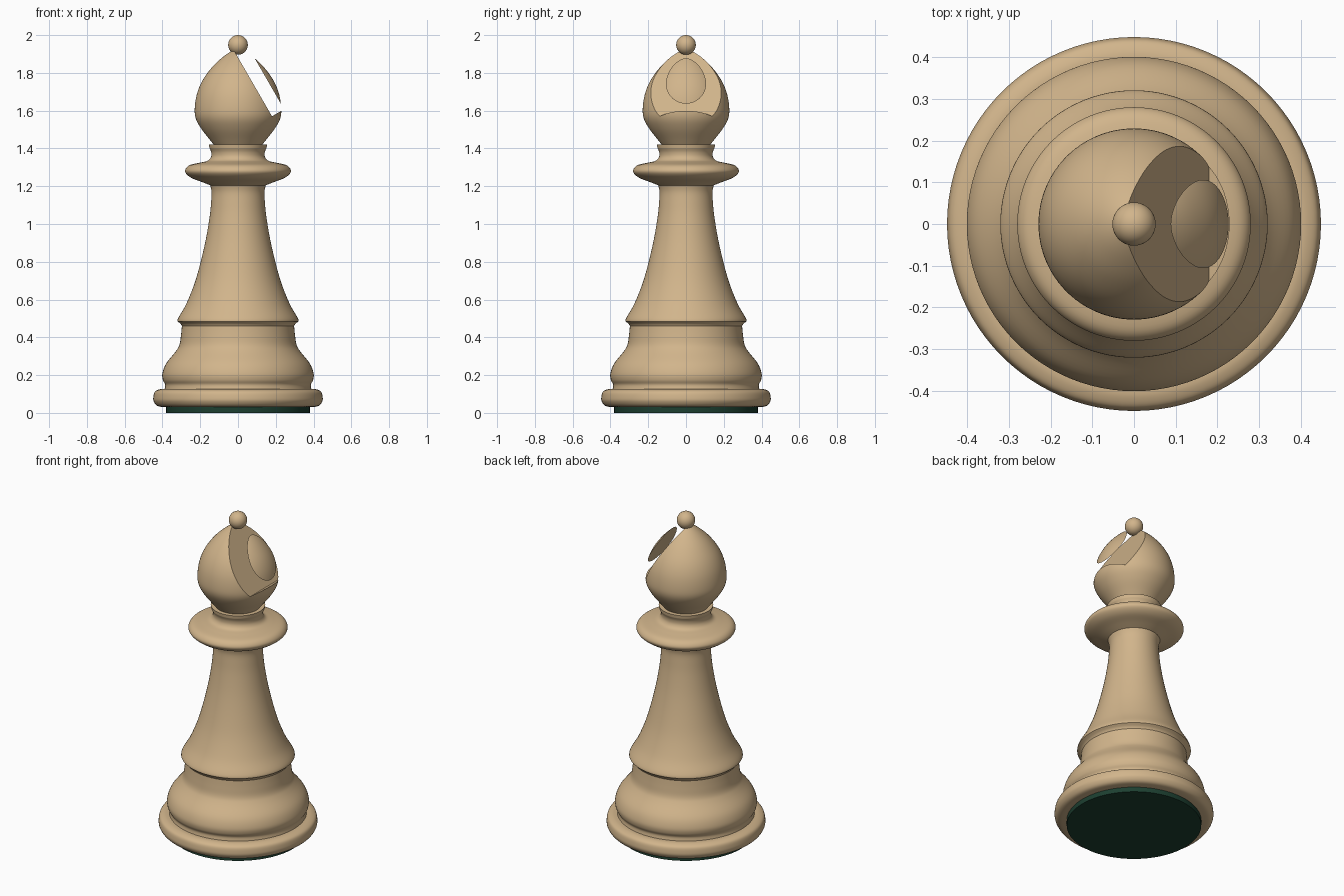
import bpy, bmesh, math
from mathutils import Matrix

if "Cube" in bpy.data.objects:
    bpy.data.objects.remove(bpy.data.objects["Cube"])

SEG = 96

def material(name, col):
    m = bpy.data.materials.new(name)
    m.diffuse_color = (*col, 1)
    m.use_nodes = True
    m.node_tree.nodes["Principled BSDF"].inputs["Base Color"].default_value = m.diffuse_color
    return m

wood = material("pale_wood", (0.64, 0.46, 0.26))
felt = material("green_felt", (0.012, 0.05, 0.03))

def spline(pts, n=5):
    """Smooth Catmull-Rom curve through the profile points."""
    out = []
    for i in range(len(pts) - 1):
        p0, p1, p2 = pts[max(i - 1, 0)], pts[i], pts[i + 1]
        p3 = pts[min(i + 2, len(pts) - 1)]
        for k in range(n):
            t = k / n
            out.append(tuple(0.5 * (2 * b + (c - a) * t + (2 * a - 5 * b + 4 * c - d) * t * t
                       + (3 * b - a - 3 * c + d) * t ** 3) for a, b, c, d in zip(p0, p1, p2, p3)))
    return out + [pts[-1]]

def smooth(ob, angle=35):
    bpy.ops.object.select_all(action='DESELECT')
    ob.select_set(True)
    bpy.context.view_layer.objects.active = ob
    bpy.ops.object.shade_smooth_by_angle(angle=math.radians(angle))

def finish(name, bm, mat=None):
    bmesh.ops.recalc_face_normals(bm, faces=bm.faces)
    me = bpy.data.meshes.new(name)
    bm.to_mesh(me)
    bm.free()
    ob = bpy.data.objects.new(name, me)
    bpy.context.collection.objects.link(ob)
    if mat:
        me.materials.append(mat)
    return ob

def lathe(name, runs, mat):
    """Spin smooth runs of (radius, z), joined at sharp corners, into a closed solid."""
    prof = []
    for run in runs:
        c = spline(run)
        prof += c[1:] if prof and prof[-1] == c[0] else c
    bm = bmesh.new()
    rings = [[bm.verts.new((r * math.cos(2 * math.pi * i / SEG), r * math.sin(2 * math.pi * i / SEG), z))
              for i in range(SEG)] for r, z in prof]
    for a, b in zip(rings, rings[1:]):
        for i in range(SEG):
            j = (i + 1) % SEG
            bm.faces.new((a[i], a[j], b[j], b[i]))
    bm.faces.new(rings[0][::-1])
    bm.faces.new(rings[-1])
    return finish(name, bm, mat)

# felt pad under the base
smooth(lathe("felt_pad", [[(0.38, 0), (0.38, 0.035)]], felt))

# turned body: base ring, bell, skirt and stem, collar, neck
body = lathe("body", [
    [(0.38, 0.03), (0.425, 0.036), (0.446, 0.06), (0.448, 0.085), (0.44, 0.112), (0.415, 0.125), (0.388, 0.127)],
    [(0.388, 0.127), (0.386, 0.15), (0.398, 0.175), (0.40, 0.21), (0.38, 0.262), (0.33, 0.325),
     (0.31, 0.36), (0.302, 0.41), (0.297, 0.46)],
    [(0.297, 0.46), (0.305, 0.472), (0.321, 0.485)],
    [(0.321, 0.485), (0.315, 0.505), (0.275, 0.575), (0.232, 0.68), (0.20, 0.79), (0.17, 0.92),
     (0.15, 1.04), (0.142, 1.12), (0.14, 1.17), (0.147, 1.205)],
    [(0.147, 1.205), (0.19, 1.222), (0.245, 1.243), (0.276, 1.268), (0.278, 1.29), (0.255, 1.312),
     (0.20, 1.325), (0.16, 1.335), (0.143, 1.355), (0.142, 1.38), (0.151, 1.402)],
    [(0.151, 1.402), (0.154, 1.421)],
    [(0.154, 1.421), (0.10, 1.422)],
], wood)
smooth(body)

# head
head = lathe("head", [
    [(0.125, 1.415), (0.15, 1.447), (0.195, 1.505), (0.224, 1.56), (0.229, 1.615), (0.217, 1.69),
     (0.188, 1.76), (0.14, 1.827), (0.085, 1.88), (0.035, 1.915), (0.008, 1.925)],
], wood)

# slanted slot cut through the head
bm = bmesh.new()
bmesh.ops.create_cube(bm, size=1)
bmesh.ops.transform(bm, verts=bm.verts, matrix=Matrix.Translation((0.0545, 0, 1.8616))
                    @ Matrix.Rotation(math.radians(-30), 4, 'Y') @ Matrix.Diagonal((0.074, 1, 0.63, 1)))
cutter = finish("slot_cutter", bm)
cutter.hide_render = True
mod = head.modifiers.new("slot", 'BOOLEAN')
mod.operation, mod.solver, mod.object = 'DIFFERENCE', 'EXACT', cutter
bpy.context.view_layer.objects.active = head
bpy.ops.object.modifier_apply(modifier=mod.name)
bpy.data.objects.remove(cutter)
smooth(head)

# ball finial
bm = bmesh.new()
bmesh.ops.create_uvsphere(bm, u_segments=48, v_segments=24, radius=0.052)
bmesh.ops.translate(bm, verts=bm.verts, vec=(0, 0, 1.948))
smooth(finish("finial", bm, wood))
